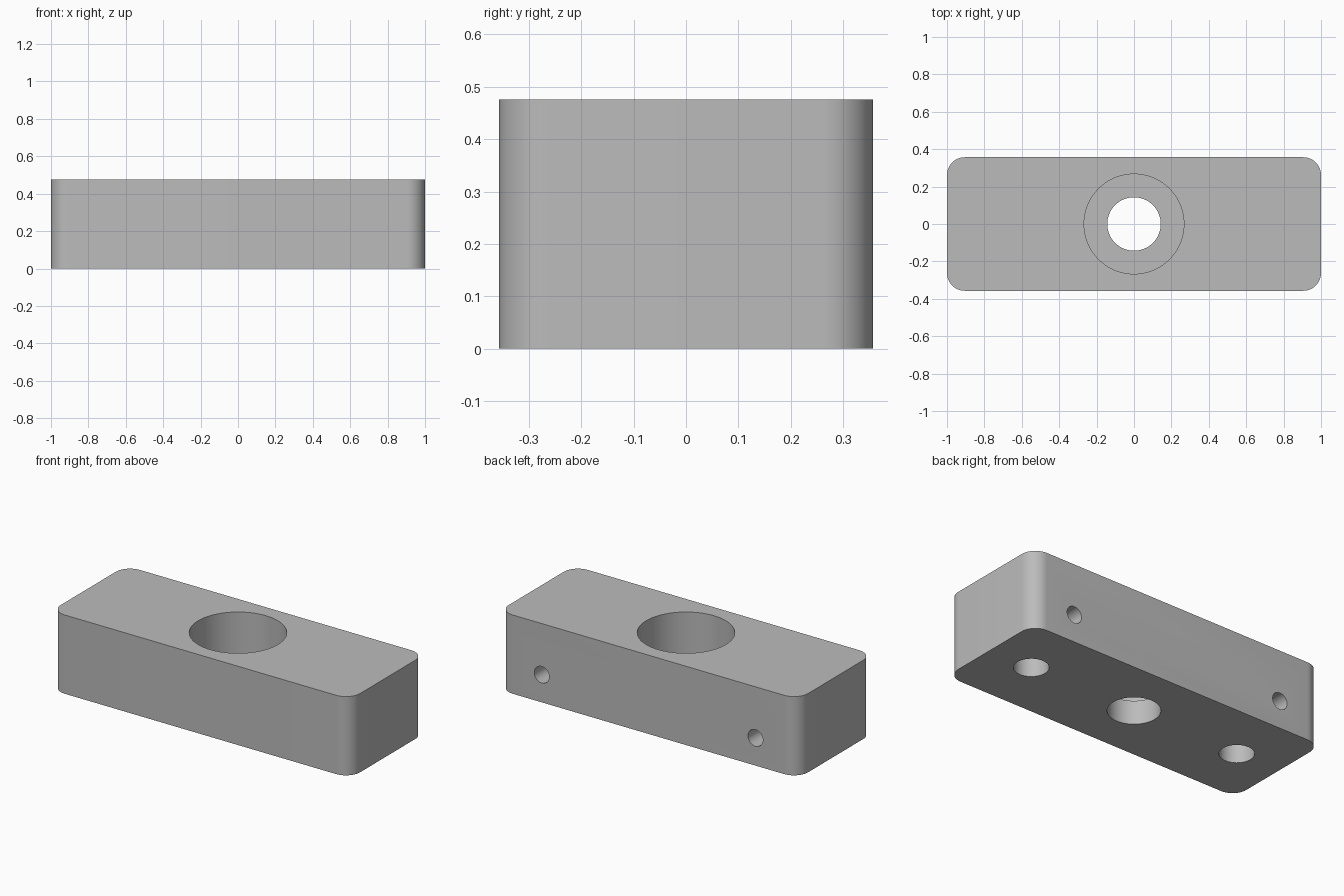
import bpy
import bmesh
from math import pi, radians
from mathutils import Matrix

LENGTH, WIDTH, HEIGHT = 2.0, 0.714, 0.476
CORNER = 0.095
HOLE_X = 0.714

cube = bpy.data.objects.get("Cube")
if cube:
    bpy.data.objects.remove(cube)

# Single plain grey
grey = bpy.data.materials.new("plain_grey")
grey.use_nodes = True
colour = (0.5, 0.5, 0.5, 1)
grey.diffuse_color = colour
grey.node_tree.nodes["Principled BSDF"].inputs["Base Color"].default_value = colour


def add_object(name, bm):
    mesh = bpy.data.meshes.new(name)
    bm.to_mesh(mesh)
    bm.free()
    mesh.materials.append(grey)
    obj = bpy.data.objects.new(name, mesh)
    bpy.context.collection.objects.link(obj)
    return obj


def drill(body, radius, start, end, centre, axis="Z", sides=64):
    """Cut a cylinder from start to end along the axis; centre is the other two coordinates."""
    mid = (start + end) / 2
    if axis == "Z":
        place = Matrix.Translation((centre[0], centre[1], mid))
    else:
        place = Matrix.Translation((centre[0], mid, centre[1])) @ Matrix.Rotation(pi / 2, 4, "X")
    bm = bmesh.new()
    bmesh.ops.create_cone(bm, cap_ends=True, segments=sides, radius1=radius, radius2=radius,
                          depth=abs(end - start), matrix=place)
    cutter = add_object("hole_cutter", bm)
    cutter.hide_render = True
    cut = body.modifiers.new("hole", "BOOLEAN")
    cut.operation = "DIFFERENCE"
    cut.solver = "EXACT"
    cut.object = cutter
    bpy.ops.object.modifier_apply(modifier=cut.name)
    bpy.data.objects.remove(cutter)


# Block with rounded upright corners
bm = bmesh.new()
bmesh.ops.create_cube(bm, size=1, matrix=Matrix.Translation((0, 0, HEIGHT / 2))
                      @ Matrix.Diagonal((LENGTH, WIDTH, HEIGHT, 1)))
upright = [e for e in bm.edges if abs(e.verts[0].co.z - e.verts[1].co.z) > 0.1]
bmesh.ops.bevel(bm, geom=upright, offset=CORNER, segments=12, profile=0.5, affect="EDGES")
block = add_object("mounting_block", bm)
bpy.context.view_layer.objects.active = block
block.select_set(True)

# Central through hole with a wide counterbore from the top
drill(block, 0.143, -0.1, HEIGHT + 0.1, (0, 0))
drill(block, 0.267, 0.143, HEIGHT + 0.1, (0, 0), sides=96)

# Blind sockets in the base, each met by a small screw hole from the back
for side in (-1, 1):
    drill(block, 0.095, -0.1, 0.333, (side * HOLE_X, 0))
    drill(block, 0.05, 0, WIDTH / 2 + 0.1, (side * HOLE_X, 0.167), axis="Y", sides=40)

bpy.ops.object.shade_smooth_by_angle(angle=radians(30))
